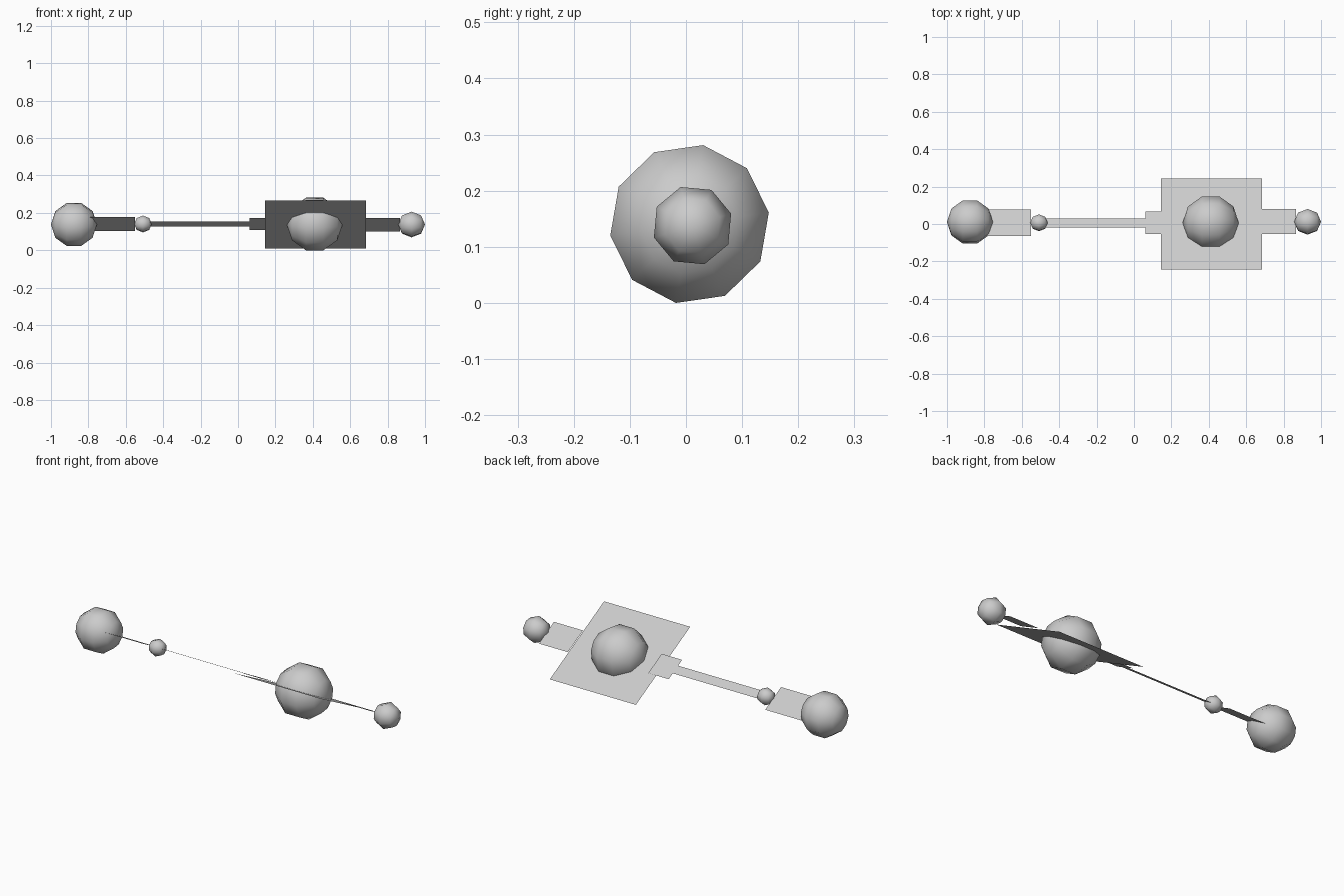
import bpy, bmesh, math
from mathutils import Matrix, Vector

cube = bpy.data.objects.get("Cube")
if cube:
    bpy.data.objects.remove(cube, do_unlink=True)

# Single matte grey
grey = bpy.data.materials.new("light_grey")
grey.use_nodes = True
COL = (0.6, 0.6, 0.6, 1.0)
grey.diffuse_color = COL
grey.node_tree.nodes["Principled BSDF"].inputs["Base Color"].default_value = COL

# Every part lies in a common plane tilted about the long axis
TILT = Matrix.Translation((0, 0, 0.137)) @ Matrix.Rotation(math.radians(-27.8), 4, 'X')


def finish(name, bm, matrix, smooth=False):
    mesh = bpy.data.meshes.new(name)
    for f in bm.faces:
        f.smooth = smooth
    bm.to_mesh(mesh)
    bm.free()
    mesh.materials.append(grey)
    ob = bpy.data.objects.new(name, mesh)
    bpy.context.collection.objects.link(ob)
    ob.matrix_world = matrix
    return ob


def sheet(name, x0, x1, width, across=0.004, lift=0.006):
    """Thin flat rectangle in the tilted plane."""
    bm = bmesh.new()
    h = width / 2
    bm.faces.new([bm.verts.new((x, across + y, lift))
                  for x, y in ((x0, -h), (x1, -h), (x1, h), (x0, h))])
    finish(name, bm, TILT)


def ball(name, x, radius, segments, rings, across=0.004, lift=0.006):
    """Low-poly smooth ball with its poles along the long axis."""
    bm = bmesh.new()
    bmesh.ops.create_uvsphere(bm, u_segments=segments, v_segments=rings, radius=radius,
                              matrix=Matrix.Rotation(math.pi / 2, 4, 'Y'))
    finish(name, bm, TILT @ Matrix.Translation((x, across, lift)), smooth=True)


# Flat sheets
sheet("main_plate", 0.144, 0.684, 0.55, across=0.0, lift=0.0)
sheet("end_tab", 0.684, 0.866, 0.153, across=0.012)
sheet("collar_plate", 0.062, 0.19, 0.136)
sheet("shaft", -0.508, 0.064, 0.054)
sheet("grip_plate", -0.84, -0.551, 0.16)

# Balls
ball("centre_ball", 0.41, 0.15, 10, 5)
ball("large_end_ball", -0.877, 0.123, 10, 5, across=0.009)
ball("small_end_ball", 0.928, 0.072, 8, 4, across=0.010)
ball("joint_ball", -0.508, 0.047, 8, 4)
